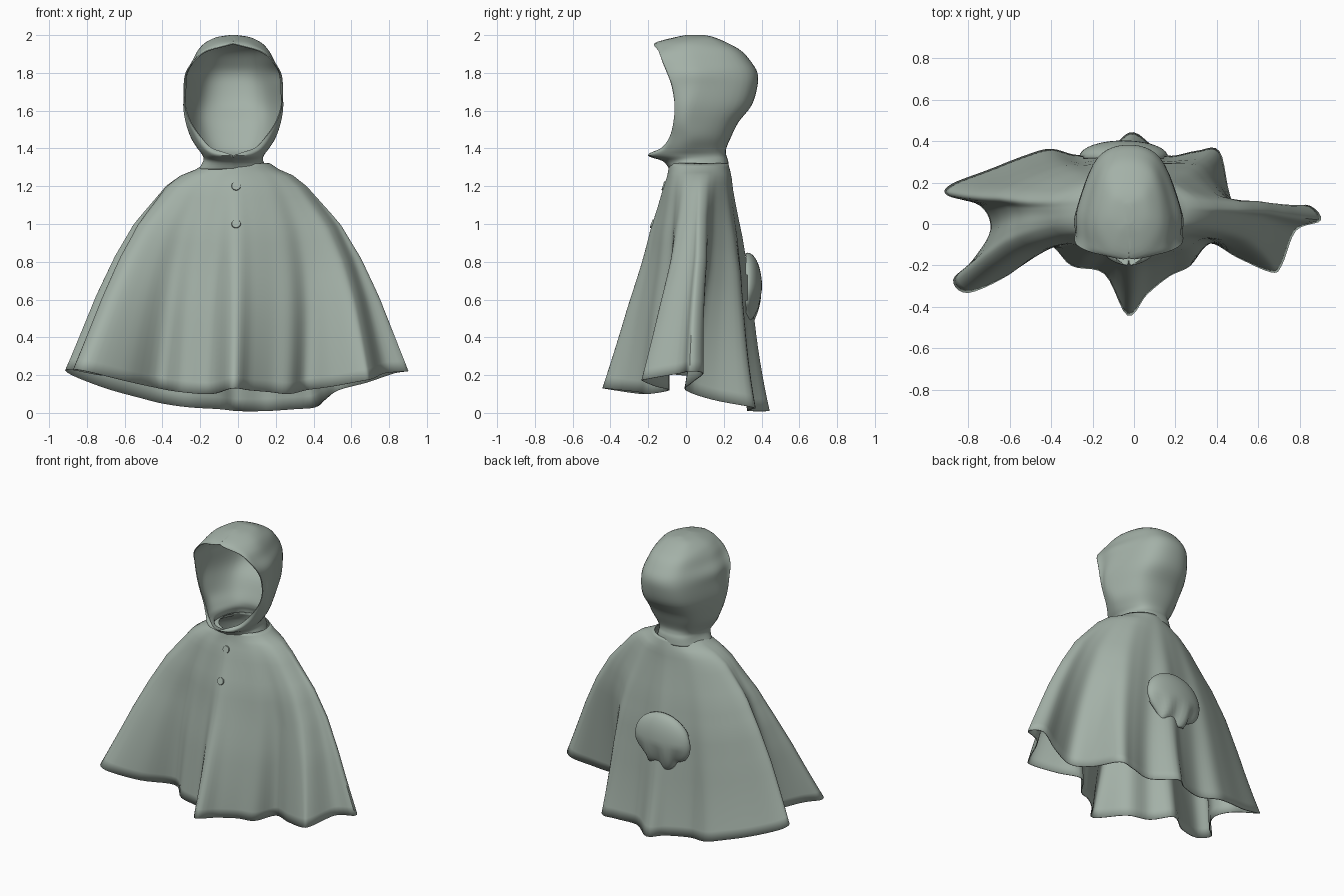
import bpy, bmesh, math
from mathutils import Vector

if "Cube" in bpy.data.objects:
    bpy.data.objects.remove(bpy.data.objects["Cube"])

cloth = bpy.data.materials.new("sage_green_cloth")
cloth.diffuse_color = (0.37, 0.44, 0.39, 1)
cloth.use_nodes = True
cloth.node_tree.nodes["Principled BSDF"].inputs["Base Color"].default_value = cloth.diffuse_color


def spline(pts, steps, closed=False):
    """Smooth curve through the points (Catmull-Rom)."""
    n, out = len(pts), []
    get = (lambda i: pts[i % n]) if closed else (lambda i: pts[max(0, min(n - 1, i))])
    for i in range(n if closed else n - 1):
        a, b, c, d = get(i - 1), get(i), get(i + 1), get(i + 2)
        for s in range(steps):
            t = s / steps
            out.append(0.5 * (2 * b + (c - a) * t + (2 * a - 5 * b + 4 * c - d) * t * t
                              + (3 * b - a - 3 * c + d) * t ** 3))
    return out if closed else out + [pts[-1].copy()]


def table(keys, t):
    """Linear lookup in rows of (t, values...)."""
    for a, b in zip(keys, keys[1:]):
        if t <= b[0]:
            f = (t - a[0]) / (b[0] - a[0])
            return [p + (q - p) * f for p, q in zip(a[1:], b[1:])]
    return list(keys[-1][1:])


def finish(bm, name, thick=0.006, angle=50):
    bmesh.ops.remove_doubles(bm, verts=bm.verts, dist=0.0008)
    bmesh.ops.recalc_face_normals(bm, faces=bm.faces)
    me = bpy.data.meshes.new(name)
    bm.to_mesh(me)
    bm.free()
    ob = bpy.data.objects.new(name, me)
    bpy.context.collection.objects.link(ob)
    me.materials.append(cloth)
    if thick:
        m = ob.modifiers.new("thickness", 'SOLIDIFY')
        m.thickness, m.offset = thick, 0
    bpy.ops.object.select_all(action='DESELECT')
    ob.select_set(True)
    bpy.context.view_layer.objects.active = ob
    bpy.ops.object.shade_smooth_by_angle(angle=math.radians(angle))
    return ob


def loft(rows, name, closed=False, cap=False):
    bm = bmesh.new()
    grid = [[bm.verts.new(p) for p in r] for r in rows]
    n = len(rows[0])
    for a, b in zip(grid, grid[1:]):
        for i in range(n if closed else n - 1):
            j = (i + 1) % n
            bm.faces.new((a[i], a[j], b[j], b[i]))
    if cap:
        bm.faces.new(grid[-1])
    return finish(bm, name)


# Cape: folded hem, counter-clockwise from the front centre
hem = [Vector(p) for p in (
    (-.03, -.44, .13), (.06, -.34, .12), (.17, -.25, .11), (.27, -.20, .10), (.36, -.09, .12),
    (.50, -.16, .14), (.66, -.23, .17), (.71, -.20, .18), (.78, -.03, .21), (.90, .02, .22),
    (.83, .09, .21), (.68, .03, .16), (.53, .00, .12), (.46, .14, .07), (.41, .35, .03),
    (.30, .35, .02), (.15, .33, .01), (0, .44, .01), (-.10, .38, .02), (-.26, .33, .03),
    (-.40, .36, .05), (-.52, .33, .08), (-.70, .26, .13), (-.88, .19, .20), (-.90, .14, .23),
    (-.74, .09, .20), (-.69, -.03, .20), (-.78, -.18, .22), (-.87, -.27, .23), (-.80, -.33, .22),
    (-.60, -.24, .17), (-.42, -.10, .13), (-.30, -.20, .11), (-.14, -.24, .10))]
hem = spline(hem, 5, True)

# Cape body: (drop, half width, front y, back y)
body = ((0, .165, -.085, .22), (.03, .22, -.09, .235), (.06, .30, -.095, .245), (.11, .375, -.11, .255),
        (.29, .55, -.15, .305), (.46, .66, -.165, .34), (.64, .75, -.20, .35), (1, .90, -.25, .35))


def cape_point(t, i):
    rx, yf, yb = table(body, t)
    a = math.radians(-90 + 360 * i / len(hem))
    mid, ry = (yf + yb) / 2, (yb - yf) / 2
    h = hem[i]
    k, b = rx / .90, t
    s = math.sin(a) * abs(math.sin(a)) ** min(.25, t)      # flatter towards the arms
    x = (1 - b) * rx * math.cos(a) + b * k * h.x - .015 * min(1, 10 * t) * (1 - t)
    y = (1 - b) * (mid + ry * s) + b * k * h.y
    return Vector((x, y, 1.32 + (h.z - 1.32) * t))


drops = [0, .015, .03, .045, .06, .085, .11, .15] + [.2 + .05 * i for i in range(17)]
loft([[cape_point(t, i) for i in range(len(hem))] for t in drops], "cape", closed=True)

# Hood: U-shaped slices (z, edge x, edge y, side x, side y, back corner x, back y)
slices = ((1.29, 0, -.085, .18, .03, .12, .225), (1.335, 0, -.12, .155, .02, .11, .22),
          (1.365, .01, -.20, .16, .00, .11, .21),
          (1.40, .11, -.13, .185, .02, .12, .21), (1.46, .17, -.085, .22, .04, .14, .235),
          (1.54, .225, -.065, .245, .03, .16, .275), (1.63, .255, -.06, .255, .05, .16, .345),
          (1.73, .26, -.075, .245, .08, .15, .375), (1.80, .25, -.10, .24, .08, .14, .375),
          (1.86, .21, -.125, .21, .06, .13, .34), (1.915, .14, -.145, .185, .03, .12, .29),
          (1.955, 0, -.165, .15, .01, .10, .22), (1.985, 0, -.06, .09, .03, .07, .15),
          (1.997, 0, .0, .02, .05, .015, .10))
cx = -.025
rows = []
for z, ex, ey, w, wy, bw, by in slices:
    half = [(ex, ey), (ex + .6 * (w - ex), ey + .22 * (wy - ey)), (w, wy), (bw, wy + .8 * (by - wy))]
    pts = half + [(0, by)] + [(-x, y) for x, y in reversed(half)]
    rows.append(spline([Vector((x + cx, y, z)) for x, y in pts], 6))
columns = [spline(list(c), 4) for c in zip(*rows)]
for c, side in (columns[0], 1), (columns[-1], -1):       # join the edges above and below the face
    for p in c:
        closed = p.z > 1.954 or p.z < 1.34
        p.x = cx if closed else cx + side * max(0, side * (p.x - cx))
loft([list(r) for r in zip(*columns)], "hood", cap=True)

# Gathered puff on the back, open underneath
bm = bmesh.new()
bmesh.ops.create_uvsphere(bm, u_segments=40, v_segments=24, radius=1)
bmesh.ops.delete(bm, geom=[v for v in bm.verts if v.co.y < -.15 or v.co.z < -.93], context='VERTS')
for v in bm.verts:
    x, y, z = v.co
    low = max(0, -z)
    f = 1 - .14 * low * (1 + math.cos(9 * x))
    v.co = (-.05 + .21 * x * f, .325 + .075 * y * f ** 2, .66 + .185 * z + .02 * low * math.sin(8 * x))
finish(bm, "back_puff")

# Front buttons, laid on the cape surface
for n, z in enumerate((1.2, 1.0)):
    t = (1.32 - z) / (1.32 - hem[0].z)
    p = cape_point(t, 0)
    q = cape_point(t + .02, 0)
    normal = Vector((0, -(p.z - q.z), p.y - q.y)).normalized()
    bm = bmesh.new()
    bmesh.ops.create_cone(bm, cap_ends=True, segments=20, radius1=.025, radius2=.023, depth=.01)
    ob = finish(bm, f"button_{n + 1}", thick=0, angle=30)
    ob.rotation_euler = normal.to_track_quat('Z', 'Y').to_euler()
    ob.location = Vector((-.01, p.y, p.z)) + normal * .004
